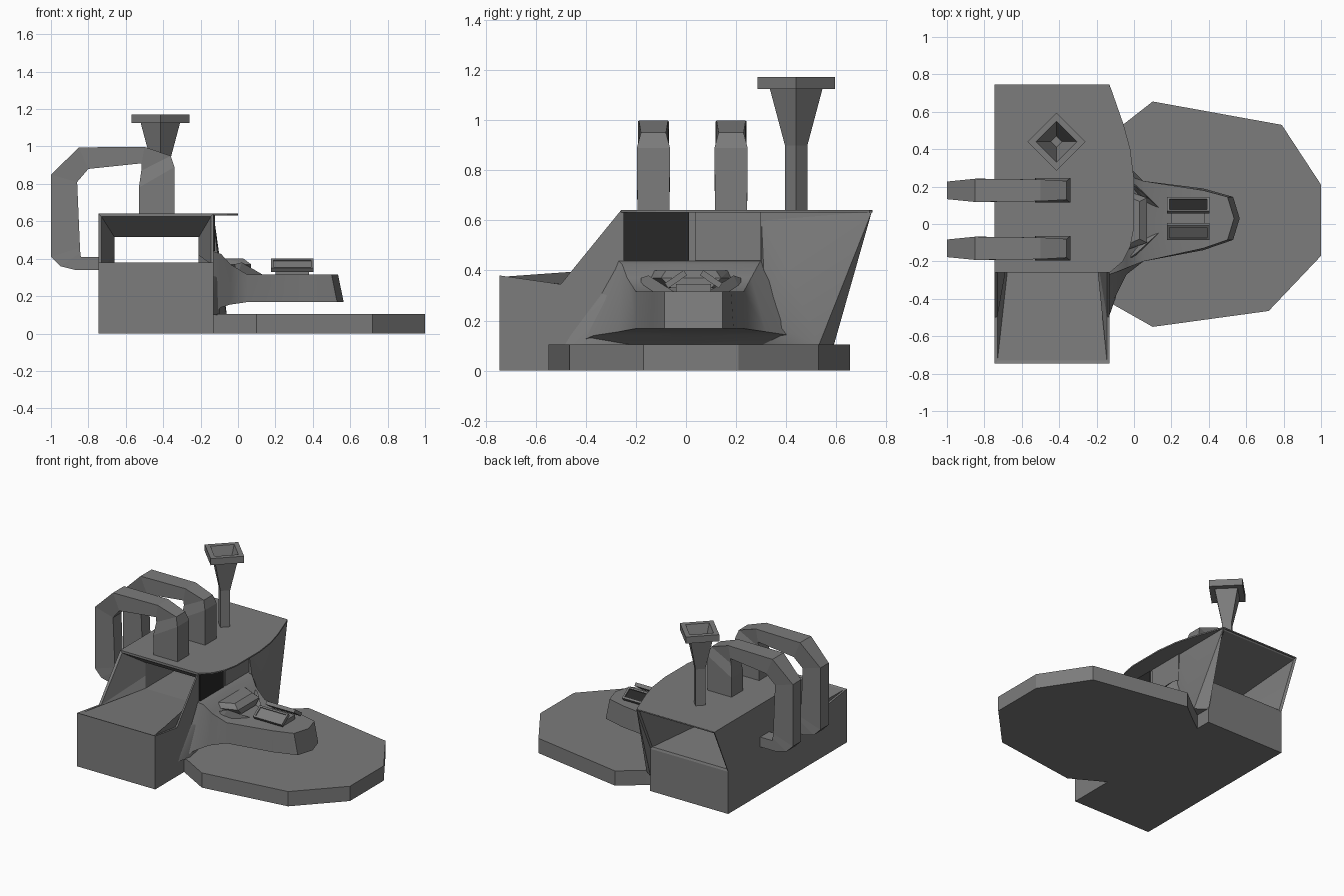
import bpy, bmesh
from mathutils import Vector, Matrix

cube = bpy.data.objects.get("Cube")
if cube:
    bpy.data.objects.remove(cube, do_unlink=True)


def material(name, value):
    m = bpy.data.materials.new(name)
    m.use_nodes = True
    col = (value, value, value, 1)
    m.diffuse_color = col
    m.node_tree.nodes["Principled BSDF"].inputs["Base Color"].default_value = col
    return m


GREY = material("grey", 0.2)
DARK = material("near_black", 0.02)


def finish(bm, name, mat=GREY, smooth=False):
    bmesh.ops.remove_doubles(bm, verts=bm.verts, dist=0.0005)
    bmesh.ops.recalc_face_normals(bm, faces=bm.faces)
    mesh = bpy.data.meshes.new(name)
    bm.to_mesh(mesh)
    bm.free()
    mesh.materials.append(mat)
    ob = bpy.data.objects.new(name, mesh)
    bpy.context.collection.objects.link(ob)
    if smooth:
        bpy.ops.object.select_all(action="DESELECT")
        ob.select_set(True)
        bpy.context.view_layer.objects.active = ob
        bpy.ops.object.shade_smooth_by_angle(angle=0.6)
    return ob


def add_loft(bm, rings, caps=True, closed=False):
    vs = [[bm.verts.new(p) for p in r] for r in rings]
    n = len(rings[0])
    pairs = list(zip(vs, vs[1:])) + ([(vs[-1], vs[0])] if closed else [])
    for a, b in pairs:
        for i in range(n):
            j = (i + 1) % n
            bm.faces.new((a[i], a[j], b[j], b[i]))
    if caps and not closed:
        bm.faces.new(vs[0])
        bm.faces.new(vs[-1])


def loft(name, rings, mat=GREY, smooth=False):
    bm = bmesh.new()
    add_loft(bm, rings)
    return finish(bm, name, mat, smooth)


def slab(name, outline, z0, z1):
    return loft(name, [[(x, y, z) for x, y in outline] for z in (z0, z1)])


def box(name, lo, hi, mat=GREY):
    return slab_box(name, lo, hi, mat)


def slab_box(name, lo, hi, mat):
    c = [(lo[0], lo[1]), (hi[0], lo[1]), (hi[0], hi[1]), (lo[0], hi[1])]
    return loft(name, [[(x, y, z) for x, y in c] for z in (lo[2], hi[2])], mat)


def hull(name, pts, smooth=False):
    bm = bmesh.new()
    for p in pts:
        bm.verts.new(p)
    res = bmesh.ops.convex_hull(bm, input=bm.verts)
    bmesh.ops.delete(bm, geom=[v for v in bm.verts if not v.link_faces], context="VERTS")
    return finish(bm, name, GREY, smooth)


# Hollow body: side profile across the width, with a tapering passage through it
XL, XR = -0.745, -0.13
prof = [(-.745, 0), (-.745, .38), (-.5, .345), (-.26, .64),
        (.745, .64), (.665, .465), (.59, .3), (.59, 0)]
bm = bmesh.new()
left = [bm.verts.new((XL, y, z)) for y, z in prof]
right = [bm.verts.new((XR, y, z)) for y, z in prof]
for i in (0, 3, 6, 7):
    j = (i + 1) % 8
    bm.faces.new((left[i], left[j], right[j], right[i]))
bm.faces.new(left)
bm.faces.new(right)


def passage(xl, xr, yz):
    return [(xl, y, z) for y, z in yz] + [(xr, y, z) for y, z in reversed(yz)]


add_loft(bm, [
    passage(XL, XR, prof[1:4]),
    passage(XL + .015, XR - .015, [(-.73, .375), (-.495, .345), (-.26, .625)]),
    passage(-.66, -.21, [(-.1, .33), (-.1, .42), (-.1, .515)]),
    passage(-.66, -.21, [(.2, .33), (.2, .42), (.2, .515)]),
    passage(XL + .015, XR - .015, [(.585, .315), (.655, .465), (.73, .625)]),
    passage(XL, XR, [prof[6], prof[5], prof[4]])], caps=False)
finish(bm, "body")

# Thin roof with a curved overhang
slab("roof", [(-.745, -.26), (-.13, -.26), (-.06, -.2), (-.02, -.12), (0, -.02),
              (0, .24), (-.02, .4), (-.055, .53), (-.125, .73), (-.14, .744),
              (-.73, .744), (-.745, .73)], .632, .641)

# Wide base plate
slab("base_plate", [(-.13, -.42), (.1, -.55), (.72, -.465), (1, -.17), (1, .21),
                    (.79, .53), (.1, .655), (-.06, .53), (-.13, .48)], 0, .105)


# Console arm flaring out of the body: x, bottom y range, z, top y range, z
def section(x, b0, b1, zb, t0, t1, zt, nose=0, rake=0):
    xb = x + rake
    return [(xb, b0, zb), (xb + nose, (b0 + b1) / 2, zb), (xb, b1, zb),
            (x, t1, zt), (x + nose, (t0 + t1) / 2, zt), (x, t0, zt)]


loft("console_arm", [
    section(-.135, -.46, .5, .1, -.27, .3, .44),
    section(-.09, -.37, .42, .14, -.255, .29, .425),
    section(-.04, -.27, .32, .155, -.235, .26, .37),
    section(.05, -.2, .23, .168, -.2, .23, .315),
    section(.37, -.14, .19, .168, -.13, .18, .315),
    section(.5, -.085, .145, .168, -.085, .145, .315, .035, .03)], smooth=True)

# Rear side flare under the roof
hull("rear_flare", [(-.135, .3, .63), (-.13, .742, .635), (-.135, .59, .1),
                    (-.135, .3, .1), (-.1, .4, .42), (-.06, .53, .1),
                    (-.08, .32, .2)], smooth=True)
hull("front_flare", [(-.135, -.26, .42), (-.135, -.5, .1), (-.135, -.2, .1),
                     (-.1, -.22, .4), (-.1, -.4, .1)], smooth=True)

# Cabin wall panels
box("cabin_window", (-.131, -.25, .44), (-.123, .012, .632), DARK)
box("cabin_panel", (-.131, .035, .44), (-.124, .3, .632))


# Arched handles: paired inner and outer points, and a half width
arch = [((-.73, .41), (-.73, .34), .05), ((-.84, .41), (-.87, .34), .05),
        ((-.843, .43), (-.95, .36), .05), ((-.845, .46), (-1, .41), .047),
        ((-.86, .81), (-1, .85), .047), ((-.8, .88), (-.85, .995), .062),
        ((-.515, .91), (-.5, .998), .058), ((-.517, .87), (-.36, .95), .05),
        ((-.53, .78), (-.34, .89), .066), ((-.53, .63), (-.34, .63), .064)]
for name, yc in (("front_handle", -.13), ("rear_handle", .18)):
    loft(name, [[(i[0], yc - w, i[1]), (i[0], yc + w, i[1]),
                 (o[0], yc + w, o[1]), (o[0], yc - w, o[1])] for i, o, w in arch])

# Four-sided stack with a flared, hollow head
stack = [(.045, .63), (.045, .9), (.105, 1.125), (.155, 1.125),
         (.155, 1.172), (.11, 1.172), (.09, 1.12), (.03, .95)]
loft("stack", [[(-.415 + r * dx, .44 + r * dy, z)
                for dx, dy in ((1, 0), (0, 1), (-1, 0), (0, -1))] for r, z in stack])

# Seat tray and backrest wedges at the root of the arm
hull("seat_tray", [(x, .02 + s * w, z) for s in (-1, 1) for x, w, z in
                   ((-.08, .15, .4), (-.07, .17, .37), (.03, .1, .4),
                    (.07, .12, .37), (.07, .08, .33), (-.07, .12, .33))])
for s, name in ((-1, "front_rest"), (1, "rear_rest")):
    hull(name, [(.0, .02 + s * .2, .32), (.0, .02 + s * .15, .32), (.06, .02 + s * .1, .32),
                (.02, .02 + s * .17, .38), (-.02, .02 + s * .2, .37), (.14, .02 + s * .06, .31)])

# Tilted framed screens on the console
for s, name, mat in ((-1, "front_screen", GREY), (1, "rear_screen", DARK)):
    frame = []
    for a, b, h in ((.113, .046, -.012), (.113, .046, .012), (.1, .034, .012), (.1, .034, .002)):
        frame.append([(-a, -b, h), (a, -b, h), (a, b, h), (-a, b, h)])
    place = (Matrix.Translation((.29, .03 + s * .07, .365))
             @ Matrix.Rotation(-s * .6, 4, "X"))
    loft(name + "_frame", frame).matrix_world = place
    box(name, (-.1, -.034, 0), (.1, .034, .005), mat).matrix_world = place
box("screen_stand", (.2, -.04, .31), (.38, .1, .345))
